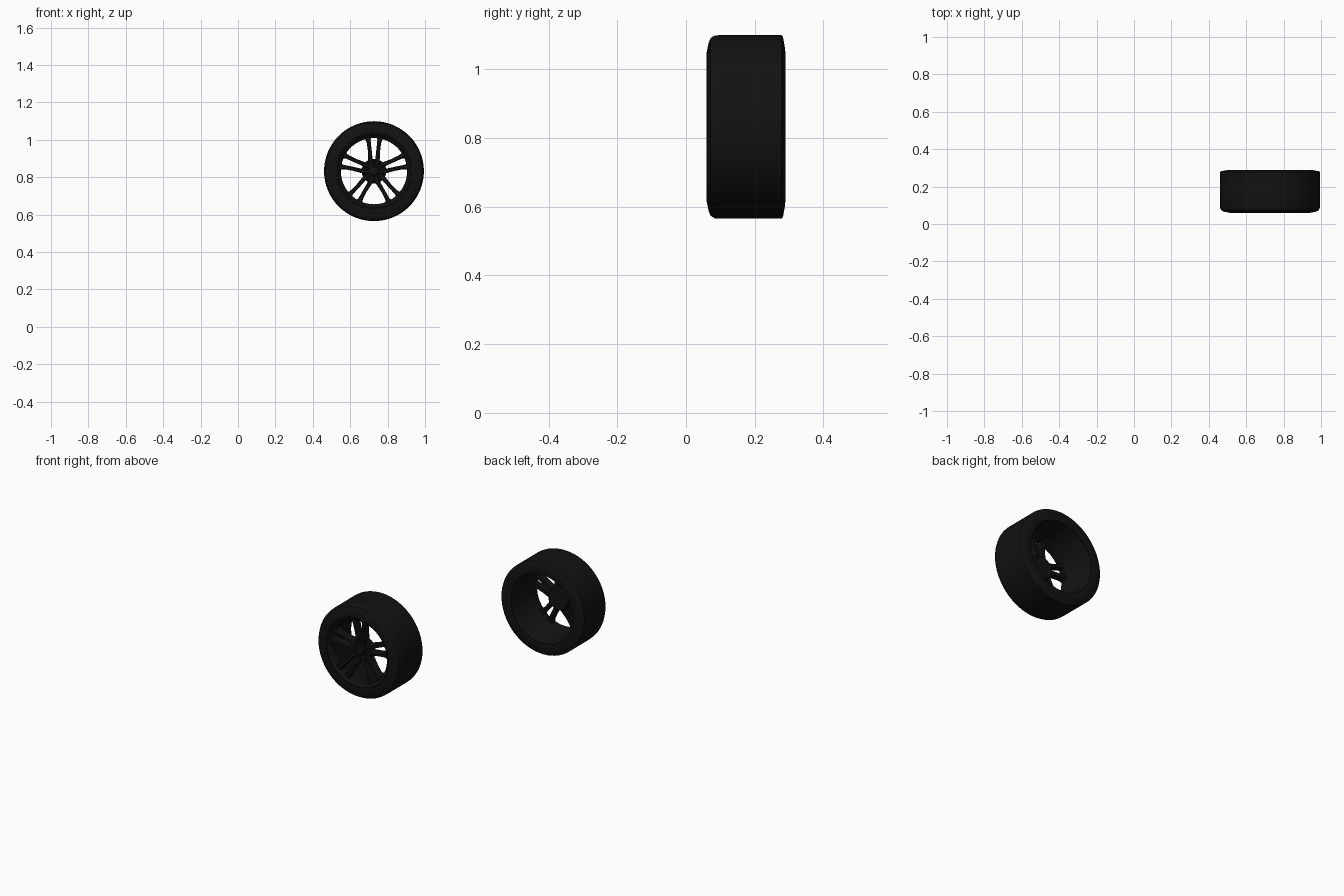
import bpy, bmesh
from math import sin, cos, pi, radians

if "Cube" in bpy.data.objects:
    bpy.data.objects.remove(bpy.data.objects["Cube"])

CX, CZ = 0.727, 0.832   # wheel axis runs along y through this point


def material(name, v):
    m = bpy.data.materials.new(name)
    m.diffuse_color = (v, v, v, 1)
    m.use_nodes = True
    m.node_tree.nodes["Principled BSDF"].inputs["Base Color"].default_value = m.diffuse_color
    return m


RUBBER = material("black_rubber", 0.006)
METAL = material("black_metal", 0.006)


def finish(bm, name, mat, angle=30):
    bmesh.ops.recalc_face_normals(bm, faces=bm.faces)
    me = bpy.data.meshes.new(name)
    bm.to_mesh(me)
    bm.free()
    ob = bpy.data.objects.new(name, me)
    ob.location = (CX, 0, CZ)
    bpy.context.collection.objects.link(ob)
    me.materials.append(mat)
    bpy.ops.object.select_all(action='DESELECT')
    ob.select_set(True)
    bpy.context.view_layer.objects.active = ob
    bpy.ops.object.shade_smooth_by_angle(angle=radians(angle))
    return ob


def ring(bm, profile, n, closed=True, center=(0, 0)):
    """Lathe (radius, y) points around the y axis; open profiles get end caps."""
    loops = [[bm.verts.new((center[0] + r * cos(2 * pi * i / n), y,
                            center[1] + r * sin(2 * pi * i / n)))
              for i in range(n)] for r, y in profile]
    pairs = list(zip(loops, loops[1:]))
    if closed:
        pairs.append((loops[-1], loops[0]))
    else:
        bm.faces.new(loops[0])
        bm.faces.new(loops[-1])
    for a, b in pairs:
        for i in range(n):
            j = (i + 1) % n
            bm.faces.new((a[i], a[j], b[j], b[i]))


def loft(bm, sections):
    rows = [[bm.verts.new(p) for p in s] for s in sections]
    n = len(rows[0])
    for a, b in zip(rows, rows[1:]):
        for i in range(n):
            j = (i + 1) % n
            bm.faces.new((a[i], a[j], b[j], b[i]))
    bm.faces.new(rows[0])
    bm.faces.new(rows[-1])


# Tyre with sloped sidewalls
bm = bmesh.new()
ring(bm, [(0.200, 0.066), (0.204, 0.060), (0.212, 0.059), (0.245, 0.066),
          (0.259, 0.072), (0.266, 0.084), (0.267, 0.10), (0.267, 0.278),
          (0.262, 0.282), (0.235, 0.287), (0.210, 0.290), (0.203, 0.288),
          (0.200, 0.280)], 64)
finish(bm, "tyre", RUBBER)

# Rim: front lip and deep tapered barrel
bm = bmesh.new()
ring(bm, [(0.205, 0.066), (0.203, 0.061), (0.196, 0.061), (0.191, 0.068),
          (0.181, 0.074), (0.177, 0.082), (0.177, 0.110), (0.184, 0.130),
          (0.188, 0.240), (0.196, 0.270), (0.199, 0.287), (0.205, 0.287)], 64)
finish(bm, "rim", METAL)

# Five pairs of spokes, dished toward the hub
bm = bmesh.new()
# radius, sideways centre, half width, front y, back y
stations = [(0.035, 0.016, 0.014, 0.088, 0.135), (0.070, 0.0195, 0.0115, 0.084, 0.128),
            (0.110, 0.0225, 0.0105, 0.078, 0.120), (0.150, 0.0275, 0.0110, 0.072, 0.114),
            (0.168, 0.0315, 0.0135, 0.071, 0.112), (0.177, 0.0360, 0.0215, 0.072, 0.111),
            (0.186, 0.0360, 0.0270, 0.074, 0.110)]
for k in range(5):
    a = radians(90 + 72 * k)
    for side in (-1, 1):
        secs = []
        for r, t, w, yf, yb in stations:
            prof = [(-w, yb), (-w, yf + 0.006), (-w * 0.65, yf),
                    (w * 0.65, yf), (w, yf + 0.006), (w, yb)]
            secs.append([(r * cos(a) - side * (t + d) * sin(a), y,
                          r * sin(a) + side * (t + d) * cos(a)) for d, y in prof])
        loft(bm, secs)
finish(bm, "spokes", METAL)

# Hub with centre cap and rear mounting boss
bm = bmesh.new()
ring(bm, [(0.022, 0.086), (0.026, 0.089), (0.028, 0.094), (0.056, 0.094),
          (0.064, 0.102), (0.066, 0.135), (0.058, 0.145)], 40, closed=False)
finish(bm, "hub", METAL)
bm = bmesh.new()
ring(bm, [(0.017, 0.079), (0.021, 0.081), (0.022, 0.095)], 32, closed=False)
finish(bm, "centre_cap", METAL)

# Five hexagonal lug nuts, between the spoke pairs
bm = bmesh.new()
for k in range(5):
    a = radians(54 + 72 * k)
    ring(bm, [(0.006, 0.082), (0.008, 0.085), (0.008, 0.100)], 6, closed=False,
         center=(0.042 * cos(a), 0.042 * sin(a)))
finish(bm, "lug_nuts", METAL)
